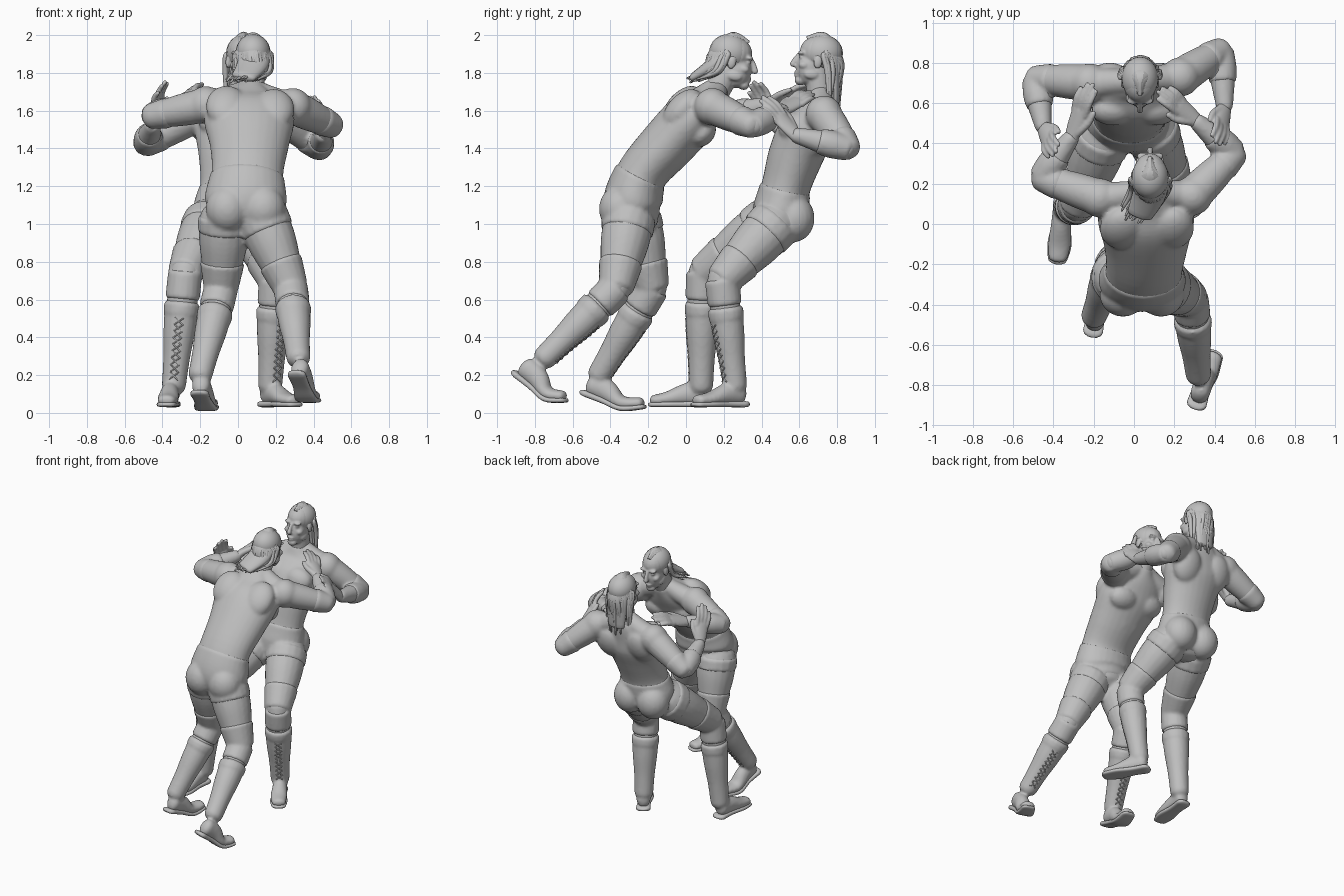
import bpy, bmesh, math, random
from mathutils import Vector, Matrix

random.seed(4)
cube = bpy.data.objects.get("Cube")
if cube:
    bpy.data.objects.remove(cube)

X, Y, Z = Vector((1, 0, 0)), Vector((0, 1, 0)), Vector((0, 0, 1))
grey = bpy.data.materials.new("clay_grey")
grey.use_nodes = True
tone = (0.52, 0.52, 0.52, 1)
grey.diffuse_color = tone
shader = next(n for n in grey.node_tree.nodes if n.type == 'BSDF_PRINCIPLED')
shader.inputs["Base Color"].default_value = tone
shader.inputs["Roughness"].default_value = 0.6


def sample(pts, t):
    """Smooth curve through points of (x, y, z, half width, half depth)."""
    f = min(max(t, 0), 1) * (len(pts) - 1)
    i = min(int(f), len(pts) - 2)
    u = f - i
    near = (pts[min(max(i + k, 0), len(pts) - 1)] for k in (-1, 0, 1, 2))
    return [b + u / 2 * (c - a + u * (2 * a - 5 * b + 4 * c - d + u * (3 * (b - c) + d - a)))
            for a, b, c, d in zip(*near)]


def loft(bm, pts, ref=X, t0=0, t1=1, grow=0, sides=18, power=1, cap=0.7):
    """Tube of elliptical rings with rounded ends."""
    pts = [(*p, p[3]) if len(p) == 4 else p for p in pts]
    steps = 5 * (len(pts) - 1)
    rings = []
    for k in range(steps + 1):
        t = t0 + (t1 - t0) * k / steps
        s = sample(pts, t)
        tangent = Vector(sample(pts, t + .02)[:3]) - Vector(sample(pts, t - .02)[:3])
        rings.append((Vector(s[:3]), tangent.normalized(), s[3] + grow, s[4] + grow))
    ends = []
    for (c, d, a, b), sign in ((rings[0], -1), (rings[-1], 1)):
        bulge = [math.radians(v) for v in (30, 60, 85)]
        ends.append([(c + d * sign * math.sin(v) * cap * min(a, b), d,
                      a * math.cos(v), b * math.cos(v)) for v in bulge])
    loops = []
    for c, d, a, b in ends[0][::-1] + rings + ends[1]:
        side = (ref - d * ref.dot(d)).normalized()
        depth = d.cross(side)
        loop = []
        for k in range(sides):
            w = math.tau * k / sides
            cw, sw = math.cos(w), math.sin(w)
            loop.append(bm.verts.new(c + side * a * math.copysign(abs(cw) ** power, cw)
                                     + depth * b * math.copysign(abs(sw) ** power, sw)))
        loops.append(loop)
    for low, high in zip(loops, loops[1:]):
        for k in range(sides):
            j = (k + 1) % sides
            bm.faces.new((low[k], low[j], high[j], high[k]))
    bm.faces.new(loops[0][::-1])
    bm.faces.new(loops[-1])


def ball(bm, centre, size, frame=Matrix()):
    bmesh.ops.create_uvsphere(bm, u_segments=20, v_segments=14, radius=1, matrix=frame
                              @ Matrix.Translation(centre) @ Matrix.Diagonal((*size, 1)))


def finish(bm, name, voxel=0, smooth=0):
    bmesh.ops.recalc_face_normals(bm, faces=bm.faces[:])
    mesh = bpy.data.meshes.new(name)
    bm.to_mesh(mesh)
    bm.free()
    mesh.materials.append(grey)
    mesh.polygons.foreach_set("use_smooth", [True] * len(mesh.polygons))
    obj = bpy.data.objects.new(name, mesh)
    bpy.context.collection.objects.link(obj)
    if voxel:
        mod = obj.modifiers.new("Merge", 'REMESH')
        mod.mode, mod.voxel_size, mod.use_smooth_shade = 'VOXEL', voxel, True
        mod = obj.modifiers.new("Relax", 'SMOOTH')
        mod.factor, mod.iterations = 0.5, smooth


def limb(p, q, radii):
    p, q = Vector(p), Vector(q)
    return [(*p.lerp(q, i / (len(radii) - 1)), r) for i, r in enumerate(radii)]


def frame_of(centre, forward, up):
    up = up.normalized()
    side = forward.cross(up).normalized()
    turn = Matrix((side, up.cross(side), up)).transposed()
    return Matrix.Translation(centre) @ turn.to_4x4()


def hand(bm, wrist, tip, back, thumb):
    wrist, tip = Vector(wrist), Vector(tip)
    d, length = (tip - wrist).normalized(), (tip - wrist).length
    side = d.cross(back).normalized()
    up = side.cross(d)
    at = lambda s, f, h=0: wrist + side * s * thumb + d * f * length + up * h
    loft(bm, [(*at(0, -.05), .036, .03), (*at(0, .2), .046, .025), (*at(0, .5), .05, .02)], side)
    for s, reach in ((.038, .92), (.013, 1), (-.012, .96), (-.037, .84)):
        loft(bm, [(*at(s, .45), .016), (*at(s * 1.15, .5 + reach * .22, .008), .0155),
                  (*at(s * 1.2, reach, -.008), .012)], side, sides=10)
    loft(bm, [(*at(.025, .12), .022), (*at(.06, .35, -.01), .018), (*at(.07, .56, -.015), .013)],
         up, sides=10)


def head_and_hair(name, neck, frame, tail):
    """Local axes: x across, y to the face, z up."""
    bm, hair = bmesh.new(), bmesh.new()
    side = frame.to_3x3() @ X
    at = lambda x, y, z, *r: (*(frame @ Vector((x, y, z))), *r)
    loft(bm, [(*neck, .072), (*neck.lerp(frame.translation, .6), .066), at(0, 0, 0, .06)])
    # Skull, jaw, chin, lips and nose
    ball(bm, (0, -.015, .05), (.085, .108, .09), frame)
    ball(bm, (0, .035, -.035), (.068, .07, .095), frame)
    ball(bm, (0, .075, -.108), (.034, .03, .026), frame)
    ball(bm, (0, .088, -.068), (.03, .024, .009), frame)
    ball(bm, (0, .086, -.084), (.026, .024, .009), frame)
    loft(bm, [at(0, .094, .03, .011), at(0, .113, 0, .013), at(0, .122, -.028, .018)], side)
    # Brows, cheeks, eyes, jaw corners and ears
    for s in (-1, 1):
        ball(bm, (s * .035, .082, .038), (.032, .02, .011), frame)
        ball(bm, (s * .048, .062, -.025), (.024, .03, .022), frame)
        ball(bm, (s * .034, .08, .015), (.016, .014, .009), frame)
        ball(bm, (s * .058, .02, -.07), (.016, .04, .025), frame)
        ball(bm, (s * .084, -.008, -.002), (.012, .024, .036), frame)
    finish(bm, name + "_head", .007, 3)
    # Hair cap, back mass and strands
    ball(hair, (0, -.028, .05), (.092, .108, .096), frame)
    end = Vector(tail)
    loft(hair, [at(0, -.05, .07, .075, .05), at(0, -.09, -.02, .085, .045),
                at(*(end * .85), .065, .025)], side)
    for k in range(36):
        s = -1 + 2 * k / 35
        j, m = random.uniform(-.012, .012), random.uniform(.82, 1.08)
        drop = end * m + Vector((s * .085 + j, abs(s) * .045, j))
        loft(hair, [at(s * .05, .062 - .05 * abs(s), .125 - .06 * abs(s), .007),
                    at(s * .08, -.035, .145 - .1 * s * s, .012),
                    at(s * .096, -.125 + .09 * s * s, .03, .014),
                    at(s * .09 + j, -.135 + .07 * s * s, -.06, .014),
                    at(*drop, .005)], side, sides=8)
    finish(hair, name + "_hair")


def boot(name, shin, heel, front, toe):
    heel, front, toe = Vector(heel), Vector(front), Vector(toe)
    d, e = (front - heel).normalized(), (toe - front).normalized()
    side = d.cross(Z).normalized()
    up, up2 = side.cross(d), side.cross(e)
    mid = heel.lerp(front, .55)
    upper, sole, laces = bmesh.new(), bmesh.new(), bmesh.new()
    loft(upper, shin, t0=.3, grow=.009)
    loft(upper, shin, t0=.27, t1=.36, grow=.014, cap=.1)
    loft(upper, [(*(heel + d * .055 + up * .075), .048, .062), (*(mid + up * .07), .05, .06),
                 (*(front + up2 * .045), .057, .038), (*(toe - e * .04 + up2 * .036), .047, .03)], side)
    finish(upper, name + "_boot", .011, 4)
    loft(sole, [(*(heel + d * .035 + up * .016), .05, .017), (*(mid + up * .016), .046, .016),
                (*(front + up2 * .015), .06, .015), (*(toe - e * .035 + up2 * .014), .048, .013)],
         side, power=.6, cap=2)
    finish(sole, name + "_sole")
    # Crossed laces down the front of the shaft
    axis = (Vector(shin[-1][:3]) - Vector(shin[0][:3])).normalized()
    ahead = (d - axis * d.dot(axis)).normalized()
    across = ahead.cross(axis)
    spots = []
    for k in range(10):
        *c, r = sample(shin, .4 + .058 * k)
        spots.append(Vector(c) + ahead * (r + .006))
    for a, b in zip(spots, spots[1:]):
        for s in (-.022, .022):
            loft(laces, [(*(a + across * s), .004), (*(b - across * s), .004)], ahead, sides=6)
    finish(laces, name + "_laces")


def figure(name, facing, torso, arms, legs, head, crown, tail):
    body, hands, trunks, pads = (bmesh.new() for _ in range(4))
    loft(body, torso, sides=28)
    loft(trunks, torso, t1=.31, grow=.007, sides=28, cap=.3)
    hip, chest, neck = (Vector(torso[i][:3]) for i in (1, 4, 6))
    head = Vector(head)
    turn = frame_of(chest, Y * facing, neck - chest)
    base = frame_of(hip, Y * facing, Z)
    # Chest, back, belly and seat muscles
    for s in (-1, 1):
        ball(body, (s * .105, .085, 0), (.11, .07, .085), turn)
        ball(body, (s * .125, -.075, .02), (.11, .075, .13), turn)
        ball(body, (s * .04, .1, -.16), (.045, .045, .1), turn)
        for bm, extra in ((body, 0), (trunks, .006)):
            ball(bm, (s * .095, -.07, -.04), [v + extra for v in (.11, .105, .12)], base)
    for s, shoulder, elbow, wrist, tip in arms:
        upper = limb(shoulder, elbow, (.092, .088, .078, .062))
        fore = limb(elbow, wrist, (.06, .068, .056, .042))
        ball(body, shoulder, (.1, .098, .1))
        loft(body, [(*neck.lerp(head, .15), .05), (*neck.lerp(Vector(shoulder), .5), .068),
                    (*shoulder, .075)], Y)
        loft(body, upper, Z)
        loft(body, fore, Z)
        loft(pads, upper, Z, t0=.72, grow=.006)
        loft(pads, fore, Z, t1=.55, grow=.006, cap=.15)
        hand(hands, wrist, tip, Vector((s * .55, 0, .8)), -s * facing)
    for s, hip_joint, knee, ankle, *foot in legs:
        thigh = limb(hip_joint, knee, (.135, .13, .108, .085))
        shin = limb(knee, ankle, (.082, .082, .076, .062, .055))
        loft(body, thigh)
        loft(body, shin)
        loft(trunks, thigh, t1=.2, grow=.007, cap=.2)
        loft(pads, thigh, t0=.65, grow=.008, cap=.3)
        loft(pads, shin, t1=.22, grow=.009, cap=.2)
        boot(name + ("_left" if s > 0 else "_right"), shin, *foot)
    head_and_hair(name, neck, frame_of(head, Y * facing, Vector(crown)), tail)
    finish(body, name + "_body", .012, 4)
    finish(hands, name + "_hands", .007, 3)
    finish(trunks, name + "_trunks", .012, 3)
    finish(pads, name + "_pads", .011, 3)


# Wrestler pushing forward, back to the front
figure("pusher", 1,
       torso=[(.03, -.26, 1.02, .16, .12), (.04, -.28, 1.12, .21, .15), (.05, -.23, 1.27, .19, .135),
              (.06, -.1, 1.42, .21, .145), (.06, .02, 1.55, .24, .145), (.06, .1, 1.63, .21, .11),
              (.07, .16, 1.7, .09, .08)],
       arms=[(1, (.29, .14, 1.62), (.5, .35, 1.52), (.31, .51, 1.6), (.13, .67, 1.7)),
             (-1, (-.17, .13, 1.63), (-.46, .23, 1.57), (-.31, .43, 1.63), (-.22, .7, 1.73))],
       legs=[(1, (.13, -.3, 1.03), (.28, -.37, .66), (.32, -.75, .29),
              (.3, -.93, .21), (.36, -.74, .06), (.41, -.62, .05)),
             (-1, (-.07, -.27, 1.03), (-.09, -.18, .66), (-.2, -.46, .2),
              (-.21, -.57, .1), (-.17, -.34, .01), (-.14, -.2, .02))],
       head=(.08, .25, 1.855), crown=(0, .18, 1), tail=(-.06, -.22, -.13))

# Wrestler leaning back, face to the front
figure("defender", -1,
       torso=[(-.03, .47, .98, .16, .12), (-.03, .5, 1.07, .2, .14), (-.02, .53, 1.2, .18, .13),
              (-.01, .58, 1.36, .2, .145), (0, .64, 1.5, .23, .145), (.01, .69, 1.6, .2, .1),
              (.02, .71, 1.68, .085, .08)],
       arms=[(1, (.23, .73, 1.58), (.43, .86, 1.4), (.45, .58, 1.47), (.42, .4, 1.67)),
             (-1, (-.22, .7, 1.58), (-.49, .72, 1.42), (-.45, .48, 1.52), (-.4, .35, 1.75))],
       legs=[(1, (.08, .47, 1.0), (.2, .19, .7), (.17, .26, .14),
              (.13, .33, .03), (.25, .13, .03), (.32, .03, .03)),
             (-1, (-.15, .44, 1.01), (-.28, .09, .74), (-.34, .08, .14),
              (-.35, .14, .03), (-.37, -.1, .03), (-.385, -.21, .03))],
       head=(.03, .69, 1.86), crown=(0, .1, 1), tail=(0, -.14, -.24))
